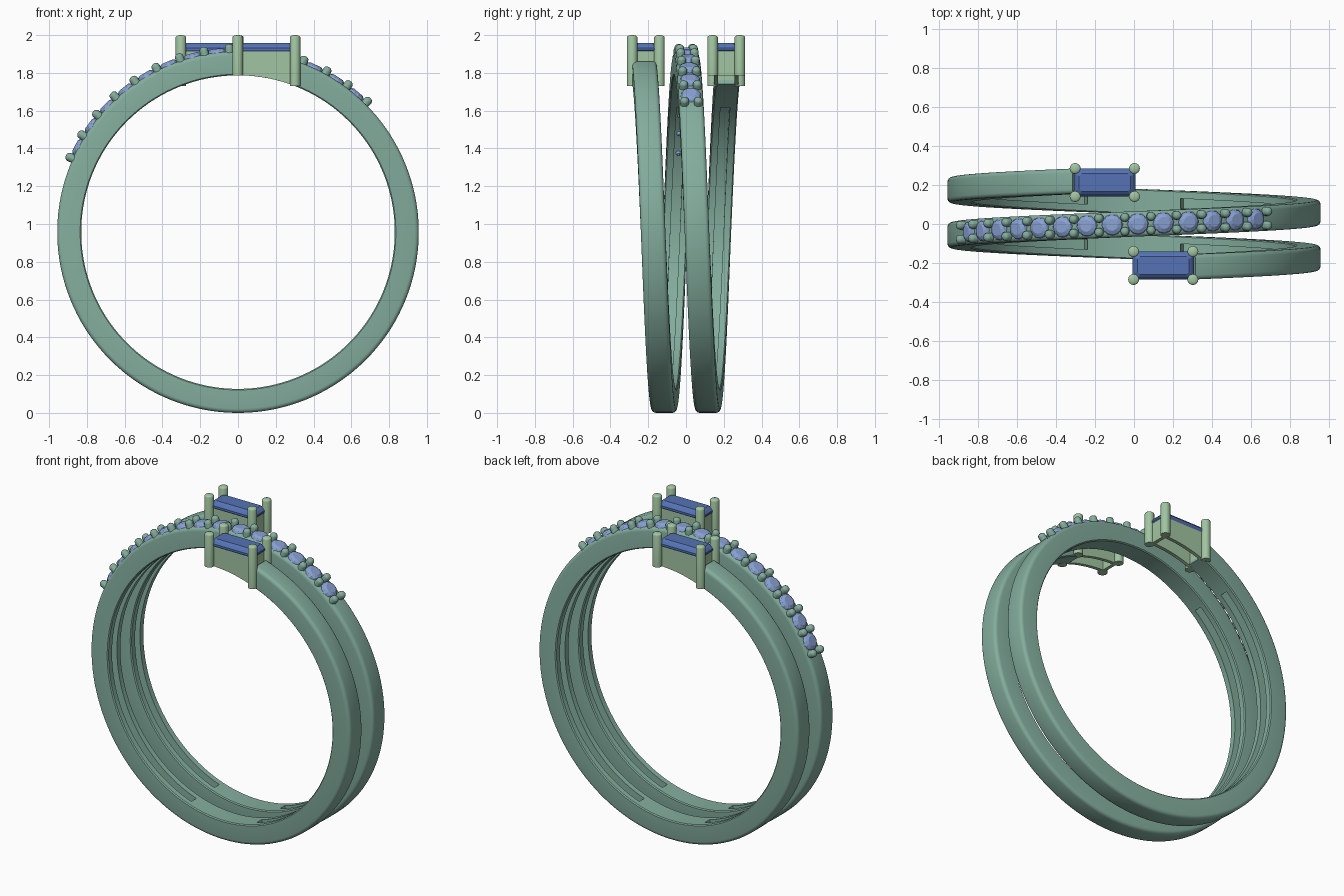
import bpy, bmesh, math
from mathutils import Vector, Matrix

if "Cube" in bpy.data.objects:
    bpy.data.objects.remove(bpy.data.objects["Cube"])

ZC, RI, RO = 0.957, 0.83, 0.957      # ring centre height, inner / outer radius
PITCH = 0.232 / (2 * math.pi)        # sideways travel of the spiral per radian
W, BEV, SLOT_W, SLOT_D = 0.065, 0.022, 0.025, 0.06


def material(name, col):
    m = bpy.data.materials.new(name)
    m.diffuse_color = (*col, 1)
    m.use_nodes = True
    m.node_tree.nodes["Principled BSDF"].inputs["Base Color"].default_value = m.diffuse_color
    return m


BAND = material("band_green", (0.23, 0.42, 0.34))
SETTING = material("setting_green", (0.36, 0.56, 0.36))
ROUND = material("round_gem_blue", (0.25, 0.36, 0.65))
BAGUETTE = material("long_gem_blue", (0.09, 0.17, 0.46))


def finish(name, bm, mat, smooth=None):
    bmesh.ops.remove_doubles(bm, verts=bm.verts, dist=1e-5)
    bmesh.ops.recalc_face_normals(bm, faces=bm.faces)
    me = bpy.data.meshes.new(name)
    bm.to_mesh(me)
    bm.free()
    me.materials.append(mat)
    ob = bpy.data.objects.new(name, me)
    bpy.context.collection.objects.link(ob)
    if smooth:
        bpy.context.view_layer.objects.active = ob
        ob.select_set(True)
        bpy.ops.object.shade_smooth_by_angle(angle=math.radians(smooth))
        ob.select_set(False)
    return ob


def on_spiral(t, r, u=0.0):
    return Vector((r * math.sin(t), PITCH * t + u, ZC + r * math.cos(t)))


def loft(bm, loops, cap=True):
    rings = [[bm.verts.new(p) for p in l] for l in loops]
    n = len(rings[0])
    for a, b in zip(rings, rings[1:]):
        for i in range(n):
            bm.faces.new((a[i], a[(i + 1) % n], b[(i + 1) % n], b[i]))
    if cap:
        bm.faces.new(rings[0])
        bm.faces.new(rings[-1])


# Spiral band with rounded outer edges and recessed slots on the inside
def section(t, depth):
    pts = [(-W, RI + .006), (-W + .006, RI), (-SLOT_W, RI), (-SLOT_W, RI + depth),
           (SLOT_W, RI + depth), (SLOT_W, RI), (W - .006, RI), (W, RI + .006)]
    arc = [(W - BEV + BEV * math.cos(a), RO - BEV + BEV * math.sin(a))
           for a in [k * math.pi / 8 for k in range(5)]]
    pts += arc + [(-u, r) for u, r in reversed(arc)]
    return [on_spiral(t, r, u) for u, r in pts]


END = 2 * math.pi - 0.335
pos = [0.65, math.pi - 0.29, math.pi + 0.29, 2 * math.pi - 0.65]
stops = [-END] + [-p for p in reversed(pos)] + pos + [END]
loops = []
for k, (a, b) in enumerate(zip(stops, stops[1:])):
    steps = max(4, round((b - a) / 0.045))
    depth = SLOT_D if k in (1, 3, 5, 7) else 0.0
    loops += [section(a + (b - a) * i / steps, depth) for i in range(steps + 1)]
bm = bmesh.new()
loft(bm, loops)
finish("spiral_band", bm, BAND, 35)


# Round stones along the top of the middle turn
def frame(t):
    up = Vector((math.sin(t), 0, math.cos(t)))
    along = Vector((math.cos(t), PITCH, -math.sin(t))).normalized()
    side = up.cross(along)
    return Matrix((along, side, up)).transposed()


STEP = 0.138
bm = bmesh.new()
for k in range(14):
    t = 0.021 + STEP * (k - 8)
    m, c = frame(t), on_spiral(t, 0)
    rows = [(0.006, 0.878), (0.057, 0.945), (0.057, 0.952), (0.049, 0.967), (0.031, 0.977)]
    loft(bm, [[c + m @ Vector((r * math.cos(a), r * math.sin(a), h))
               for a in [(i + .5 * (j % 2)) * math.pi / 6 for i in range(12)]]
              for j, (r, h) in enumerate(rows)])
finish("round_stones", bm, ROUND)


# Rounded pegs, used for every prong
def peg(bm, base, m, r, h, dome, n=16):
    rows = [(r, 0)] + [(r * math.cos(a), h - dome + dome * math.sin(a))
                       for a in [i * math.pi / 10 for i in range(5)]]
    loft(bm, [[base + m @ Vector((q * math.cos(i * 2 * math.pi / n),
                                  q * math.sin(i * 2 * math.pi / n), z))
               for i in range(n)] for q, z in rows])


bm = bmesh.new()
for k in range(15):
    t = 0.09 + STEP * (k - 9)
    for s in (-1, 1):
        peg(bm, on_spiral(t, 0.93, s * 0.036), frame(t), 0.023, 0.068, 0.02, 12)
finish("small_prongs", bm, BAND, 50)


# Two rectangular settings, the second turned half a circle from the first
CX, CY, HX, HY = 0.15, -0.213, 0.152, 0.07


def under(x):
    return ZC + math.sqrt(RI * RI - x * x)


def wall(bm, x0, x1, y0, y1, top):
    xs = [x0 + (x1 - x0) * i / 10 for i in range(11)]
    loft(bm, [[(x, y0, under(x)), (x, y1, under(x)), (x, y1, top), (x, y0, top)] for x in xs])


def rect(hx, hy, c, z):
    return [(CX + x, CY + y, z) for x, y in
            ((hx, hy - c), (hx - c, hy), (c - hx, hy), (-hx, hy - c),
             (-hx, c - hy), (c - hx, -hy), (hx - c, -hy), (hx, c - hy))]


for name, turn in (("front", 0), ("back", math.pi)):
    spin = Matrix.Rotation(turn, 4, 'Z')
    # Open basket
    bm = bmesh.new()
    th = 0.022
    for s in (-1, 1):
        y = sorted((CY + s * (HY - .005), CY + s * (HY - .005 - th)))
        wall(bm, CX - HX, CX + HX, y[0], y[1], 1.92)
        x = sorted((CX + s * HX, CX + s * (HX - th)))
        wall(bm, x[0], x[1], CY - HY + .006, CY + HY - .006, 1.918)
    bm.transform(spin)
    finish(name + "_basket", bm, SETTING)
    # Corner prongs
    bm = bmesh.new()
    for sx in (-1, 1):
        for sy in (-1, 1):
            x = CX + sx * HX
            z = under(x)
            peg(bm, Vector((x, CY + sy * (HY + .002), z)), Matrix.Identity(3),
                0.028, 2.0 - z, 0.012)
    bm.transform(spin)
    finish(name + "_prongs", bm, SETTING, 50)
    # Step-cut stone
    bm = bmesh.new()
    loft(bm, [rect(.09, .012, .004, 1.84), rect(.13, .05, .014, 1.89),
              rect(.157, .071, .02, 1.922), rect(.157, .071, .02, 1.932),
              rect(.146, .060, .018, 1.946), rect(.132, .046, .014, 1.957)])
    bm.transform(spin)
    finish(name + "_long_stone", bm, BAGUETTE)
